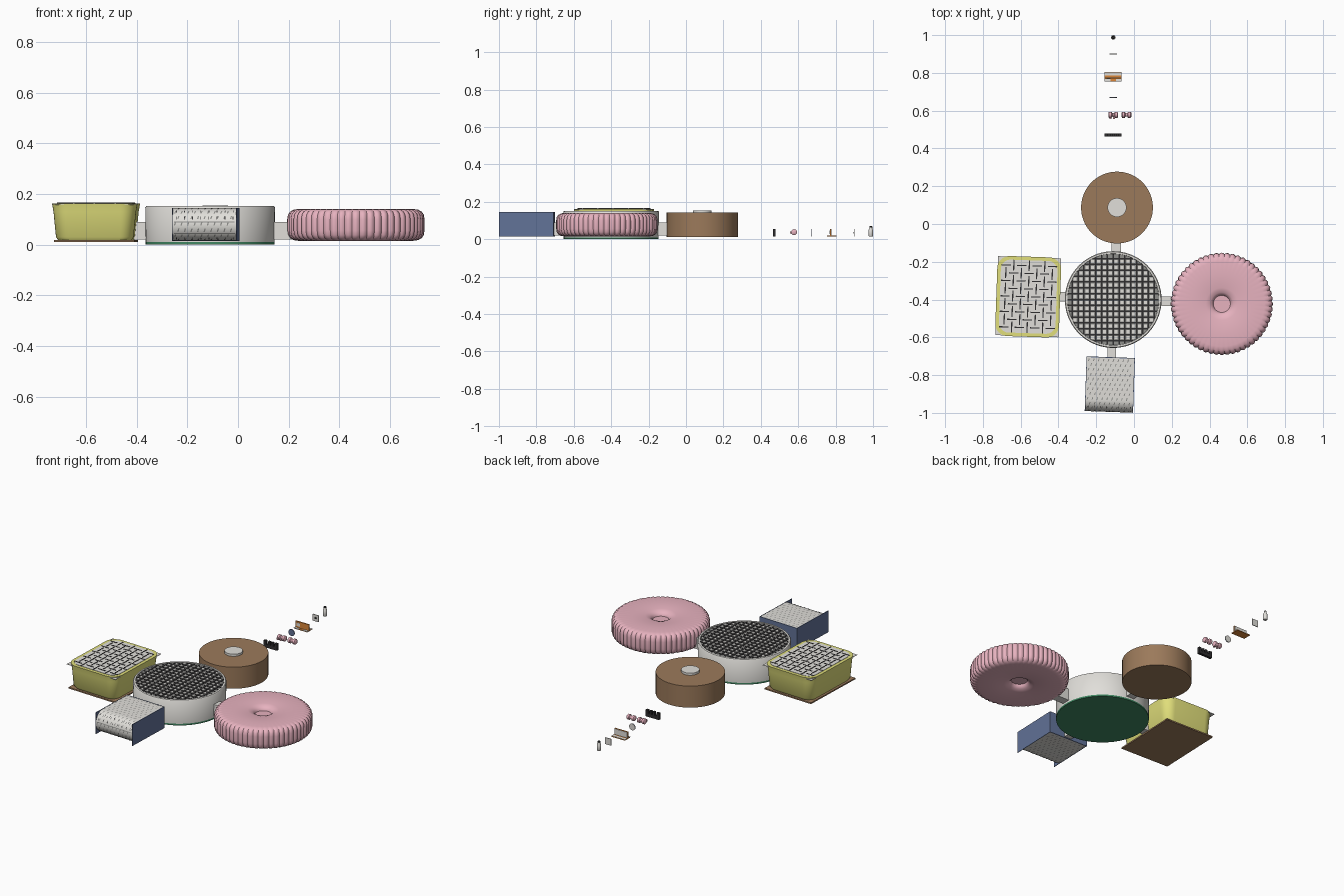
import bpy, bmesh
from math import sin, cos, pi, hypot, radians
from mathutils import Matrix

cube = bpy.data.objects.get("Cube")
if cube:
    bpy.data.objects.remove(cube, do_unlink=True)


def material(name, *rgb):
    m = bpy.data.materials.new(name)
    col = [(c / 255) ** 2.2 for c in rgb] + [1]
    m.use_nodes = True
    m.diffuse_color = col
    m.node_tree.nodes["Principled BSDF"].inputs["Base Color"].default_value = col
    return m


GREY = material("light grey", 224, 222, 217)
MID = material("mid grey", 142, 142, 139)
DARK = material("charcoal", 50, 49, 50)
PINK = material("dusty pink", 232, 178, 191)
BROWN = material("brown", 154, 121, 91)
YELLOW = material("olive yellow", 224, 222, 122)
BLUE = material("slate blue", 98, 114, 150)
GREEN = material("dark green", 66, 134, 98)
ORANGE = material("orange", 218, 132, 58)


def finish(name, bm, mat, loc=(0, 0, 0), turn=0, smooth=False):
    bmesh.ops.recalc_face_normals(bm, faces=bm.faces)
    me = bpy.data.meshes.new(name)
    bm.to_mesh(me)
    bm.free()
    ob = bpy.data.objects.new(name, me)
    bpy.context.collection.objects.link(ob)
    ob.location = loc
    ob.rotation_euler.z = radians(turn)
    me.materials.append(mat)
    if smooth:
        bpy.ops.object.select_all(action='DESELECT')
        ob.select_set(True)
        bpy.context.view_layer.objects.active = ob
        bpy.ops.object.shade_smooth_by_angle(angle=radians(40))
    return ob


def boxes(name, mat, parts, loc=(0, 0, 0), turn=0):
    bm = bmesh.new()
    for c, s in parts:
        bmesh.ops.create_cube(bm, size=1, matrix=Matrix.Translation(c) @ Matrix.Diagonal((*s, 1)))
    return finish(name, bm, mat, loc, turn)


def skin(name, mat, loops, loc, turn=0):
    """Bridge equal loops of points and cap both ends."""
    bm = bmesh.new()
    rings = [[bm.verts.new(p) for p in loop] for loop in loops]
    n = len(rings[0])
    for a, b in zip(rings, rings[1:]):
        for i in range(n):
            j = (i + 1) % n
            bm.faces.new((a[i], a[j], b[j], b[i]))
    bm.faces.new(rings[0])
    bm.faces.new(rings[-1])
    return finish(name, bm, mat, loc, turn, True)


def lathe(name, mat, profile, loc, n=64, ridges=0, depth=0, limit=9):
    """Turned shape; points beyond the limit radius get soft vertical ribs."""
    def ring(r, z):
        pts = []
        for i in range(n):
            a = 2 * pi * i / n
            rr = r - (depth * (1 - abs(cos(ridges * a / 2))) if r > limit else 0)
            pts.append((rr * cos(a), rr * sin(a), z))
        return pts
    return skin(name, mat, [ring(r, z) for r, z in profile], loc)


def rounded(hx, hy, r, z, n=8):
    pts = []
    for q, (sx, sy) in enumerate(((1, 1), (-1, 1), (-1, -1), (1, -1))):
        for k in range(n + 1):
            a = (q + k / n) * pi / 2
            pts.append((sx * (hx - r) + r * cos(a), sy * (hy - r) + r * sin(a), z))
    return pts


# Central drum with green base and lattice top
HUB = (-0.11, -0.40, 0)
lathe("hub_base", GREEN, [(.254, 0), (.254, .01)], HUB, 96)
lathe("hub_drum", GREY, [(.254, .01), (.256, .147), (.252, .152), (.243, .152), (.242, .147)], HUB, 96)
lathe("hub_lattice_bed", MID, [(.242, .147), (.242, .149)], HUB, 96)
PITCH = .031
strips, tiles = [], []
for i in range(-8, 9):
    p = i * PITCH
    half = max(.241 ** 2 - p * p, 0) ** .5
    if half:
        strips += [((p, 0, .1495), (.008, 2 * half, .002)), ((0, p, .1495), (2 * half, .008, .002))]
    for j in range(-8, 8):
        x, y = p + PITCH / 2, (j + .5) * PITCH
        if hypot(x, y) < .231:
            tiles.append(((x, y, .150), (.016, .016, .003)))
boxes("hub_lattice_strips", DARK, strips, HUB)
boxes("hub_lattice_tiles", GREY, tiles, HUB)

# Arms joining the outer pieces to the drum
boxes("connecting_arms", GREY, [
    ((-.385, -.385, .055), (.09, .05, .07)), ((.17, -.41, .055), (.10, .05, .07)),
    ((-.118, -.68, .055), (.045, .08, .07)), ((-.095, -.125, .055), (.05, .08, .07))])

# Brown drum with a small knob
TUB = (-.09, .087, 0)
lathe("round_tub", BROWN, [(.19, .012), (.19, .142)], TUB, 96)
lathe("tub_knob", GREY, [(.05, .142), (.05, .155)], TUB, 32)

# Pink ribbed cushion with a dimple on each side
half_profile = [(.045, .112), (.047, .120), (.060, .132), (.085, .139), (.16, .141), (.225, .141),
                (.246, .138), (.260, .130), (.268, .118), (.271, .100)]
cushion = [(r, .156 - z) for r, z in half_profile] + half_profile[::-1]
lathe("cushion", PINK, cushion, (.465, -.423, 0), 336, 56, .007, .242)

# Yellow tray with patterned top
TRAY = (-.56, -.385, 0)
TURN = -2
boxes("tray_base", BROWN, [((0, 0, .014), (.318, .405, .008))], TRAY, TURN)
skin("tray_body", YELLOW, [
    rounded(.145, .19, .05, .018), rounded(.153, .198, .05, .03), rounded(.163, .206, .06, .13),
    rounded(.169, .212, .065, .163)], TRAY, TURN)
boxes("tray_corner_plate", GREY, [((0, 0, .157), (.334, .418, .002))], TRAY, TURN)
skin("tray_infill", GREY, [rounded(.150, .193, .05, .162), rounded(.150, .193, .05, .165)], TRAY, TURN)
dashes = []
STEP = .041
for i in range(-3, 4):
    for j in range(-4, 5):
        flat = (i + j) % 2
        size = (.05, .006, .002) if flat else (.006, .058, .002)
        dashes.append(((i * STEP, j * STEP, .1655), size))
boxes("tray_pattern", DARK, dashes, TRAY, TURN)

# Blue box wrapped in a perforated sheet with a rounded front
ROLL = (-.128, -.85, .08)
R, HX, BACK, BEND = .064, .125, .143, -.080
FLAT, ARC = BACK - BEND, pi * R


def wrap(s, off=0):
    """Point (y, z) at distance s along the sheet."""
    if s < FLAT:
        return BACK - s, R + off
    if s < FLAT + ARC:
        a = (s - FLAT) / R
        return BEND - (R + off) * sin(a), (R + off) * cos(a)
    return BEND + s - FLAT - ARC, -R - off


outline = [wrap(0)] + [wrap(FLAT + ARC * k / 24) for k in range(25)] + [wrap(2 * FLAT + ARC)]
skin("wrap_sheet", GREY, [[(x, y, z) for y, z in outline] for x in (-HX, HX)], ROLL, TURN)
boxes("wrap_side_plates", BLUE, [((sx * .1265, 0, 0), (.003, .29, .13)) for sx in (-1, 1)]
      + [((0, .143, 0), (.25, .004, .13))], ROLL, TURN)


def sheet_marks(name, mat, marks):
    bm = bmesh.new()
    for x, s, w, l, lean in marks:
        (y0, z0), (y1, z1) = wrap(s, .0012), wrap(s + l, .0012)
        pts = ((x, y0, z0), (x + w, y0, z0), (x + w + lean, y1, z1), (x + lean, y1, z1))
        bm.faces.new([bm.verts.new(p) for p in pts])
    return finish(name, bm, mat, ROLL, TURN)


marks = []
for row in range(25):
    for col in range(9):
        marks.append((-.116 + col * .026 + (row % 2) * .013, .008 + row * .0255, .005, .014, -.004))
sheet_marks("wrap_perforations", MID, marks)
sheet_marks("wrap_front_slots", DARK,
            [(-.112 + k * .032, FLAT + ARC * t, .003, .012, 0) for k in range(8) for t in (.18, .34, .8)])
sheet_marks("wrap_front_lines", MID, [(-.12, FLAT + ARC * t, .24, .004, 0) for t in (.44, .68)])

# Row of small parts behind: dark comb
X = -.11
boxes("comb", DARK, [((X, .472, .025), (.09, .015, .02))]
      + [((X + dx, .472, .045), (w, .015, .02))
         for dx, w in ((-.036, .018), (-.008, .014), (.013, .012), (.037, .016))])

# Two pink barrels lying sideways
for side, cx in (("right", -.11), ("left", -.04)):
    barrel = lathe(side + "_barrel", PINK, [(.011, -.026), (.016, -.022), (.016, -.009), (.010, -.005),
                                            (.010, .005), (.016, .009), (.016, .022), (.011, .026)],
                   (cx, .578, .038), 16)
    barrel.rotation_euler.y = pi / 2
boxes("barrel_pegs", PINK, [((X + d, .562, .036), (.010, .014, .012)) for d in (-.015, .005)])

# Small upright disc, blue in front and grey behind
for name, mat, y in (("disc_front", BLUE, .667), ("disc_back", GREY, .669)):
    disc = lathe(name, mat, [(.02, 0), (.02, .003)], (X, y, .035), 24)
    disc.rotation_euler.x = -pi / 2

# Orange bracket with pale panels
boxes("bracket", ORANGE, [((X, .78, .017), (.09, .05, .004)), ((X, .773, .036), (.09, .007, .04))])
boxes("bracket_panels", GREY, [((X + d, .761, .0195), (.030, .014, .002)) for d in (-.030, .030)]
      + [((X, .7775, .037), (.084, .003, .034)), ((X, .795, .0195), (.09, .016, .002)),
         ((X - .025, .769, .038), (.022, .002, .02))])

# Small upright card with a dark mark
boxes("card", GREY, [((X, .90, .035), (.038, .004, .04))])
boxes("card_mark", DARK, [((X, .8975, .035), (.010, .002, .010))])

# Little bottle
END = (X, .988, 0)
lathe("bottle", GREY, [(.010, .015), (.012, .018), (.012, .050), (.008, .058), (.008, .064)], END, 20)
lathe("bottle_cap", DARK, [(.008, .064), (.008, .069), (.006, .071)], END, 20)
